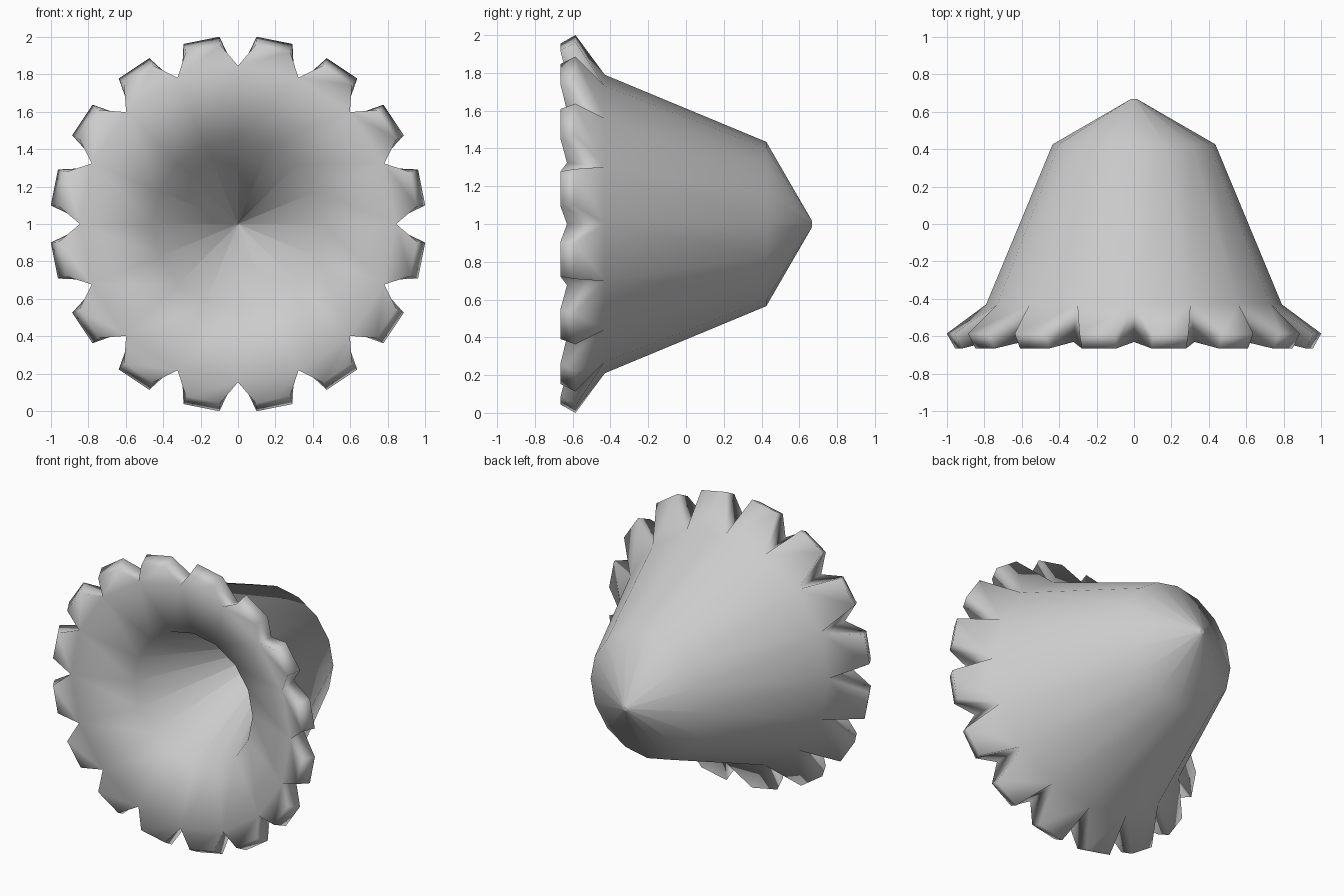
import bpy, bmesh, math

if "Cube" in bpy.data.objects:
    bpy.data.objects.remove(bpy.data.objects["Cube"])

N = 16
STEP = 2 * math.pi / N
HALF_TIP = math.radians(5.6)      # half angular width of a petal tip

bm = bmesh.new()

def vert(r, y, a):
    return bm.verts.new((r * math.cos(a), y, 1 + r * math.sin(a)))

def ring(r, y):
    return [vert(r, y, i * STEP) for i in range(N)]

def tips(r, y):
    return [[vert(r, y, (i + 0.5) * STEP + s * HALF_TIP) for s in (-1, 1)] for i in range(N)]

# outer bell, from the blunt apex down to the notches
outer = [ring(0.015, 0.668), ring(0.435, 0.425), ring(0.79, -0.43)]
# thick petal tips
tip_back, tip_front = tips(1.005, -0.585), tips(0.96, -0.665)
# mouth: notch fronts, sunken throat edge, inner cone to its apex
inner = [ring(0.845, -0.63), ring(0.455, -0.49), ring(0.002, 0.55)]

for rings in (outer, inner):
    for a, b in zip(rings, rings[1:]):
        for i in range(N):
            j = (i + 1) % N
            bm.faces.new((a[i], b[i], b[j], a[j]))

# petals: back, end, front and two sides
for i in range(N):
    j = (i + 1) % N
    n0, n1, f0, f1 = outer[-1][i], outer[-1][j], inner[0][i], inner[0][j]
    b0, b1 = tip_back[i]
    t0, t1 = tip_front[i]
    for quad in ((n0, b0, b1, n1), (b0, t0, t1, b1), (t0, f0, f1, t1),
                 (n0, f0, t0, b0), (n1, b1, t1, f1)):
        bm.faces.new(quad)

# blunt outer apex, with its own vertices so the cone keeps its shading
bm.faces.new([vert(0.015, 0.668, i * STEP) for i in range(N)][::-1])
bm.normal_update()
for f in bm.faces:
    f.smooth = True
# one orientation for the whole shell: the outer body must point outward
side = next(f for f in bm.faces if outer[1][0] in f.verts and outer[2][0] in f.verts)
c = side.calc_center_median()
if side.normal.x * c.x + side.normal.z * (c.z - 1) < 0:
    bmesh.ops.reverse_faces(bm, faces=bm.faces)

mesh = bpy.data.meshes.new("bell_flower")
bm.to_mesh(mesh)
bm.free()
obj = bpy.data.objects.new("bell_flower", mesh)
bpy.context.collection.objects.link(obj)
